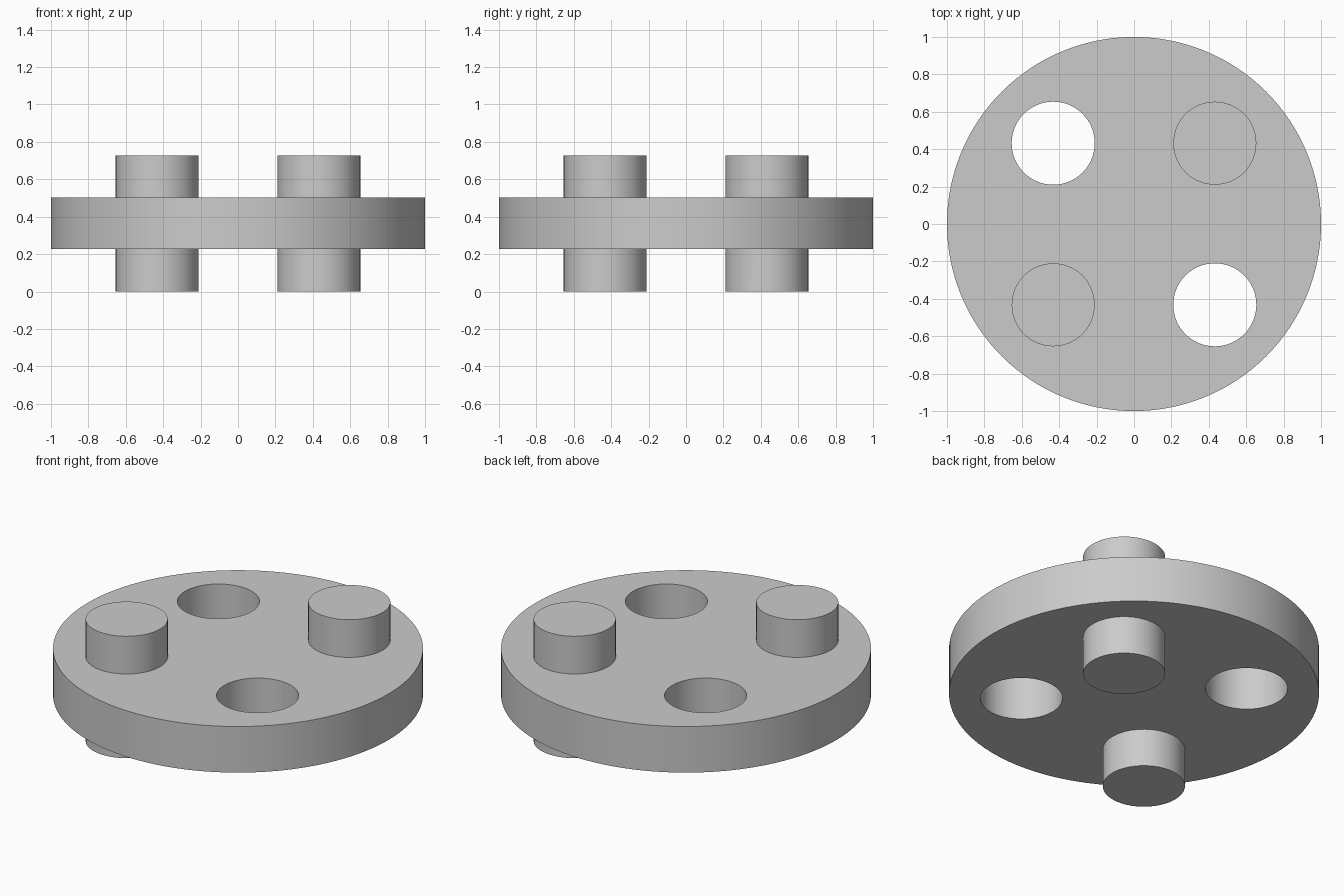
import bpy
import math

if "Cube" in bpy.data.objects:
    bpy.data.objects.remove(bpy.data.objects["Cube"], do_unlink=True)

DISC_BOTTOM, DISC_TOP = 0.227, 0.502
PEG_TOP = 0.727
OFFSET = 0.432
PIN_RADIUS = 0.222

grey = bpy.data.materials.new("light_grey")
grey.use_nodes = True
colour = (0.6, 0.6, 0.6, 1)
grey.diffuse_color = colour
grey.node_tree.nodes["Principled BSDF"].inputs["Base Color"].default_value = colour


def cylinder(name, radius, x, y, low, high, sides):
    bpy.ops.mesh.primitive_cylinder_add(
        vertices=sides, radius=radius, depth=high - low,
        location=(x, y, (low + high) / 2))
    obj = bpy.context.object
    obj.name = name
    obj.data.materials.append(grey)
    return obj


def combine(target, tool, operation):
    mod = target.modifiers.new(tool.name, 'BOOLEAN')
    mod.operation = operation
    mod.solver = 'EXACT'
    mod.object = tool
    bpy.context.view_layer.objects.active = target
    bpy.ops.object.modifier_apply(modifier=mod.name)
    bpy.data.objects.remove(tool, do_unlink=True)


# Round plate
plate = cylinder("pegged_plate", 1, 0, 0, DISC_BOTTOM, DISC_TOP, 128)

# Pegs on one diagonal, through holes on the other
for side in (-1, 1):
    x = side * OFFSET
    peg = cylinder("peg", PIN_RADIUS, x, x, 0, PEG_TOP, 64)
    combine(plate, peg, 'UNION')
    cutter = cylinder("hole_cutter", PIN_RADIUS, x, -x, -1, 1, 64)
    combine(plate, cutter, 'DIFFERENCE')

# Smooth walls with crisp rims
bpy.ops.object.select_all(action='DESELECT')
plate.select_set(True)
bpy.context.view_layer.objects.active = plate
bpy.ops.object.shade_smooth_by_angle(angle=math.radians(30))
